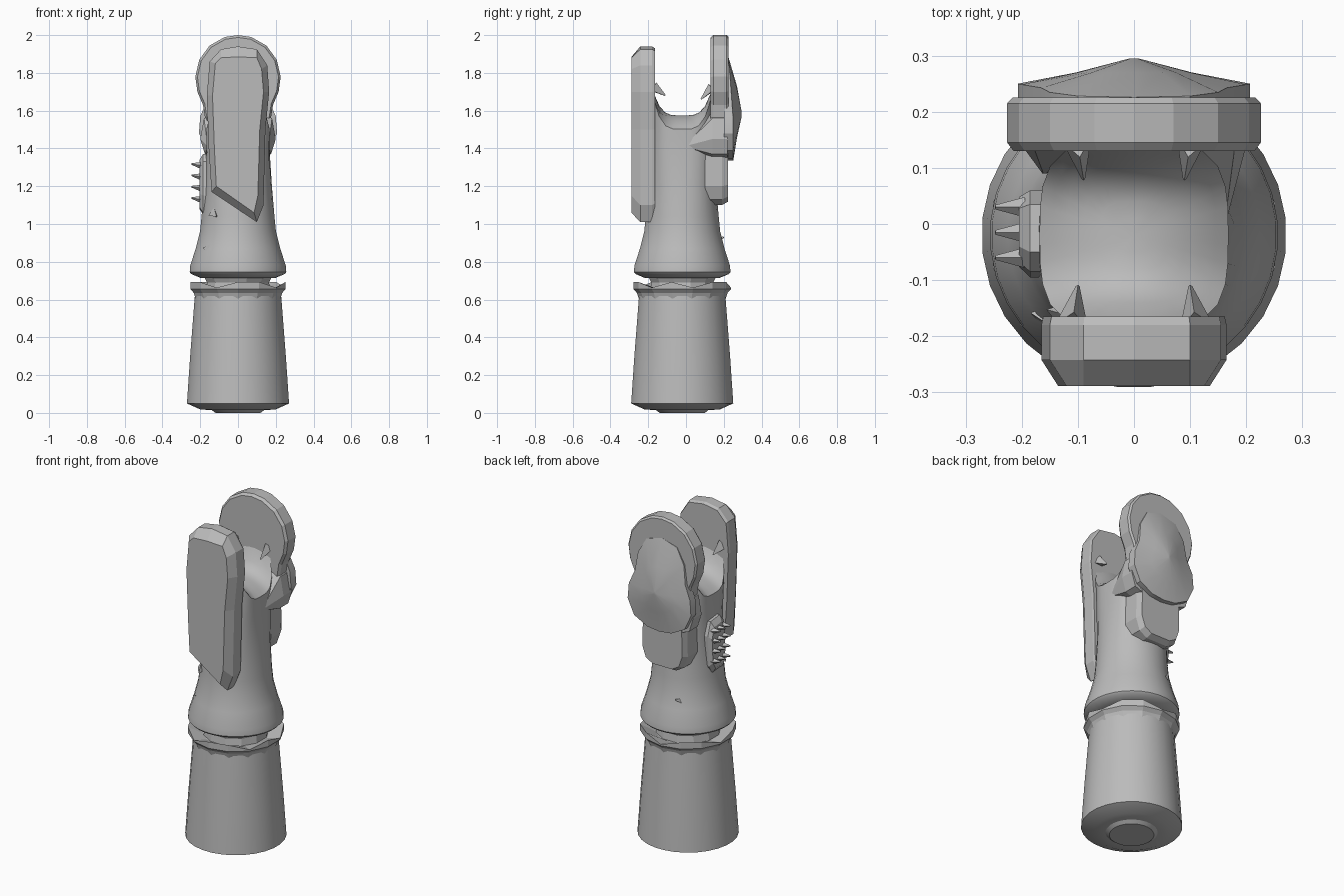
import bpy, bmesh, math
from mathutils import Vector

cube = bpy.data.objects.get("Cube")
if cube:
    bpy.data.objects.remove(cube, do_unlink=True)

gray = bpy.data.materials.new("plain gray")
gray.use_nodes = True
gray.diffuse_color = (0.5, 0.5, 0.5, 1)
gray.node_tree.nodes["Principled BSDF"].inputs["Base Color"].default_value = (0.5, 0.5, 0.5, 1)

AXIS_Y = -0.02


def finish(name, bm, smooth=None):
    """Turn a bmesh into a named, shaded object."""
    bmesh.ops.recalc_face_normals(bm, faces=bm.faces)
    mesh = bpy.data.meshes.new(name)
    bm.to_mesh(mesh)
    bm.free()
    mesh.materials.append(gray)
    obj = bpy.data.objects.new(name, mesh)
    bpy.context.collection.objects.link(obj)
    if smooth:
        bpy.ops.object.select_all(action='DESELECT')
        obj.select_set(True)
        bpy.context.view_layer.objects.active = obj
        bpy.ops.object.shade_smooth_by_angle(angle=math.radians(smooth))
    return obj


def loft(name, rings, smooth=None):
    """Join rings of equal point count and cap both ends."""
    bm = bmesh.new()
    loops = [[bm.verts.new(p) for p in ring] for ring in rings]
    n = len(loops[0])
    for a, b in zip(loops, loops[1:]):
        for i in range(n):
            j = (i + 1) % n
            bm.faces.new((a[i], a[j], b[j], b[i]))
    bm.faces.new(loops[0])
    bm.faces.new(loops[-1])
    return finish(name, bm, smooth)


def circle(r, z, n, square=2.0):
    """Ring around the handle axis; square above 2 gives a boxier section."""
    ring = []
    for i in range(n):
        t = 2 * math.pi * (i + 0.5) / n
        c, s = math.cos(t), math.sin(t)
        k = r / (abs(c) ** square + abs(s) ** square) ** (1 / square)
        ring.append(Vector((k * c, AXIS_Y + k * s, z)))
    return ring


def outline(points, y, scale=1.0, centre=(0, 0)):
    """Upright outline from (x, z) points at depth y."""
    cx, cz = centre
    return [Vector((cx + (x - cx) * scale, y, cz + (z - cz) * scale)) for x, z in points]


def spike(name, base, tip, r, sides=4):
    """Small pointed chip running from base to tip."""
    base, tip = Vector(base), Vector(tip)
    bm = bmesh.new()
    d = tip - base
    bmesh.ops.create_cone(bm, cap_ends=True, segments=sides, radius1=r, radius2=0.004, depth=d.length)
    q = d.to_track_quat('Z', 'Y')
    for v in bm.verts:
        v.co = q @ v.co + (base + tip) / 2
    return finish(name, bm)


# Lower grip
grip = [(0.12, 0.0), (0.14, 0.015), (0.2, 0.018), (0.272, 0.05), (0.255, 0.3), (0.23, 0.62), (0.19, 0.65)]
loft("lower_grip", [circle(r, z, 28) for r, z in grip], 30)

# Faceted rim with an uneven lip
rim = [circle(r, z, 14) for r, z in [(0.225, 0.59), (0.24, 0.635), (0.258, 0.655), (0.258, 0.685), (0.18, 0.65)]]
for i, p in enumerate(rim[3]):
    p.z += 0.008 if i % 3 else -0.022
loft("grip_rim", rim)
loft("neck", [circle(r, z, 12) for r, z in [(0.18, 0.62), (0.17, 0.69), (0.2, 0.75)]])


# Upper column with a curved saddle top
def saddle(p):
    y = abs(p.y - AXIS_Y) / 0.15
    return 1.575 - 0.075 * (p.x / 0.17) ** 2 + 0.12 * min(y, 1.05) ** 4


column = [circle(r, z, 32, sq) for r, z, sq in [
    (0.2, 0.715, 2), (0.248, 0.735, 2), (0.257, 0.745, 2), (0.254, 0.78, 2), (0.225, 0.87, 2),
    (0.202, 0.96, 2), (0.194, 1.04, 2), (0.18, 1.2, 2.2), (0.168, 1.38, 3)]]
for r in (0.168, 0.145, 0.12, 0.09, 0.06, 0.03, 0.005):
    ring = circle(r, 0, 32, 3.5)
    for p in ring:
        p.z = saddle(p)
    column.append(ring)
loft("upper_column", column, 35)

# Front jaw with a bevelled face
front = [(-0.09, 1.925), (0, 1.94), (0.1, 1.925), (0.155, 1.84), (0.165, 1.7), (0.145, 1.5),
         (0.135, 1.1), (0.1, 1.01), (-0.14, 1.17), (-0.155, 1.4), (-0.165, 1.68), (-0.15, 1.86)]
face = [(-0.09, 1.88), (0, 1.885), (0.1, 1.88), (0.125, 1.82), (0.135, 1.7), (0.115, 1.5),
        (0.105, 1.15), (0.085, 1.06), (-0.115, 1.2), (-0.125, 1.4), (-0.135, 1.68), (-0.12, 1.85)]
loft("front_jaw", [outline(front, -0.165, 0.98, (0, 1.5)), outline(front, -0.18), outline(front, -0.242),
                   outline(face, -0.289)])

# Rear jaw: tall rounded head
half = [(0.07, 1.99), (0.15, 1.945), (0.205, 1.87), (0.226, 1.78), (0.215, 1.7),
        (0.185, 1.63), (0.165, 1.5), (0.14, 1.36)]
head = [(0, 2.0)] + half + [(-x, z) for x, z in reversed(half)]
loft("rear_jaw", [outline(head, 0.13, 0.95, (0, 1.75)), outline(head, 0.145), outline(head, 0.215),
                  outline(head, 0.225, 0.96, (0, 1.75))])

# Low pointed cap on the rear jaw
half = [(0.1, 1.85), (0.15, 1.76), (0.165, 1.65), (0.2, 1.57), (0.207, 1.48), (0.165, 1.39), (0.08, 1.345)]
cap = [(0, 1.88)] + half + [(0, 1.335)] + [(-x, z) for x, z in reversed(half)]
edge = outline(cap, 0.25)
for p in edge:
    p.y = 0.25 - 0.022 * max(0, (p.z - 1.55) / 0.3)
loft("rear_cap", [outline(cap, 0.2), edge, outline(cap, 0.27, 0.5, (0, 1.58)),
                  outline(cap, 0.295, 0.04, (0, 1.58))], 25)

# Strap below the rear jaw
half = [(0.14, 1.4), (0.145, 1.2), (0.12, 1.13), (0.07, 1.1)]
strap = half + [(-x, z) for x, z in reversed(half)]
loft("rear_strap", [outline(strap, 0.1), outline(strap, 0.19), outline(strap, 0.222, 0.9, (0, 1.28))])

# Side bracket reaching forward from the rear jaw
for side in (1, -1):
    base = [(0.1, 1.34), (0.175, 1.37), (0.2, 1.45), (0.18, 1.56), (0.11, 1.6)]
    root = [(x * side, z) for x, z in base]
    reach = 0.0 if side > 0 else 0.09
    loft("side_bracket", [outline(root, 0.22), outline(root, 0.14),
                          outline(root, reach, 0.08, (0.16 * side, 1.41))])

# Block on the side with rows of small spikes
block = [(-0.08, 1.06), (-0.095, 1.15), (-0.085, 1.33), (-0.05, 1.37), (0.035, 1.36), (0.06, 1.28), (0.05, 1.1), (0.02, 1.05)]
loft("side_block", [[Vector((x, y * s, 1.21 + (z - 1.21) * s)) for y, z in block]
                    for x, s in [(-0.15, 1), (-0.185, 1), (-0.205, 0.8)]])
for z in (1.13, 1.19, 1.25, 1.31):
    for y in (-0.06, -0.015, 0.03):
        spike("block_spike", (-0.195, y, z), (-0.247, y, z + 0.008), 0.018)

# Inner nubs on the jaws
for side in (1, -1):
    spike("front_nub", (0.11 * side, -0.175, 1.72), (0.1 * side, -0.11, 1.68), 0.035, 3)
    spike("rear_nub", (0.1 * side, 0.14, 1.72), (0.09 * side, 0.08, 1.66), 0.03, 3)

# Loose chips on the column
spike("column_chip", (-0.13, -0.15, 1.06), (-0.115, -0.2, 1.04), 0.03, 3)
spike("flare_chip", (-0.16, -0.16, 0.88), (-0.14, -0.205, 0.78), 0.025, 3)
spike("rear_chip", (-0.09, 0.14, 0.9), (-0.07, 0.2, 0.93), 0.025, 3)
